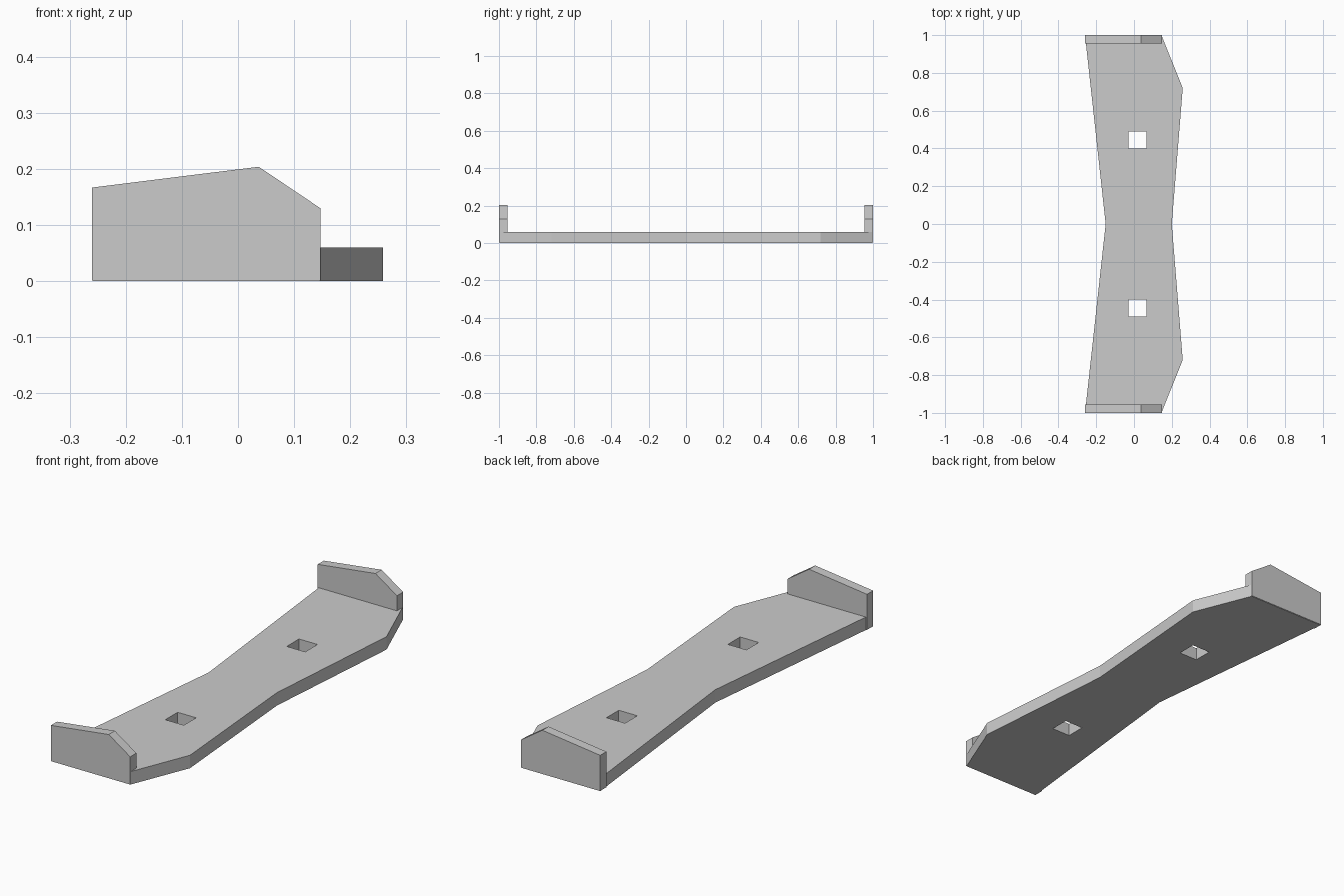
import bpy, bmesh
from mathutils import Vector

cube = bpy.data.objects.get("Cube")
if cube:
    bpy.data.objects.remove(cube, do_unlink=True)

grey = bpy.data.materials.new("plain grey")
grey.use_nodes = True
colour = (0.6, 0.6, 0.6, 1)
grey.diffuse_color = colour
grey.node_tree.nodes["Principled BSDF"].inputs["Base Color"].default_value = colour


def extrude_profile(name, points, offset):
    """Solid made by sweeping a flat outline along an offset."""
    bm = bmesh.new()
    face = bm.faces.new([bm.verts.new(p) for p in points])
    swept = bmesh.ops.extrude_face_region(bm, geom=[face])["geom"]
    verts = [v for v in swept if isinstance(v, bmesh.types.BMVert)]
    bmesh.ops.translate(bm, verts=verts, vec=Vector(offset))
    bmesh.ops.recalc_face_normals(bm, faces=bm.faces)
    mesh = bpy.data.meshes.new(name)
    bm.to_mesh(mesh)
    bm.free()
    mesh.materials.append(grey)
    obj = bpy.data.objects.new(name, mesh)
    bpy.context.collection.objects.link(obj)
    return obj


# Waisted base plate, outline mirrored front to back
half = [(0.2, 0), (0.258, 0.72), (0.146, 0.998), (-0.259, 0.998), (-0.15, 0)]
outline = half + [(x, -y) for x, y in half[-2:0:-1]]
plate = extrude_profile("base_plate", [(x, y, 0) for x, y in outline], (0, 0, 0.06))

# Raised end walls
wall = [(-0.26, 0.002), (0.147, 0.002), (0.147, 0.13), (0.037, 0.204), (-0.26, 0.167)]
for name, side in (("front_wall", -1), ("back_wall", 1)):
    extrude_profile(name, [(x, side, z) for x, z in wall], (0, -side * 0.045, 0))

# Square holes through the plate
for side in (-1, 1):
    hole = [(x, side * y, -0.1) for x, y in
            ((-0.03, 0.4), (0.065, 0.4), (0.065, 0.49), (-0.03, 0.49))]
    cutter = extrude_profile("hole_cutter", hole, (0, 0, 0.3))
    cutter.hide_render = True
    cut = plate.modifiers.new("hole", "BOOLEAN")
    cut.operation = "DIFFERENCE"
    cut.solver = "EXACT"
    cut.object = cutter
    bpy.context.view_layer.objects.active = plate
    bpy.ops.object.modifier_apply(modifier=cut.name)
    bpy.data.objects.remove(cutter, do_unlink=True)
